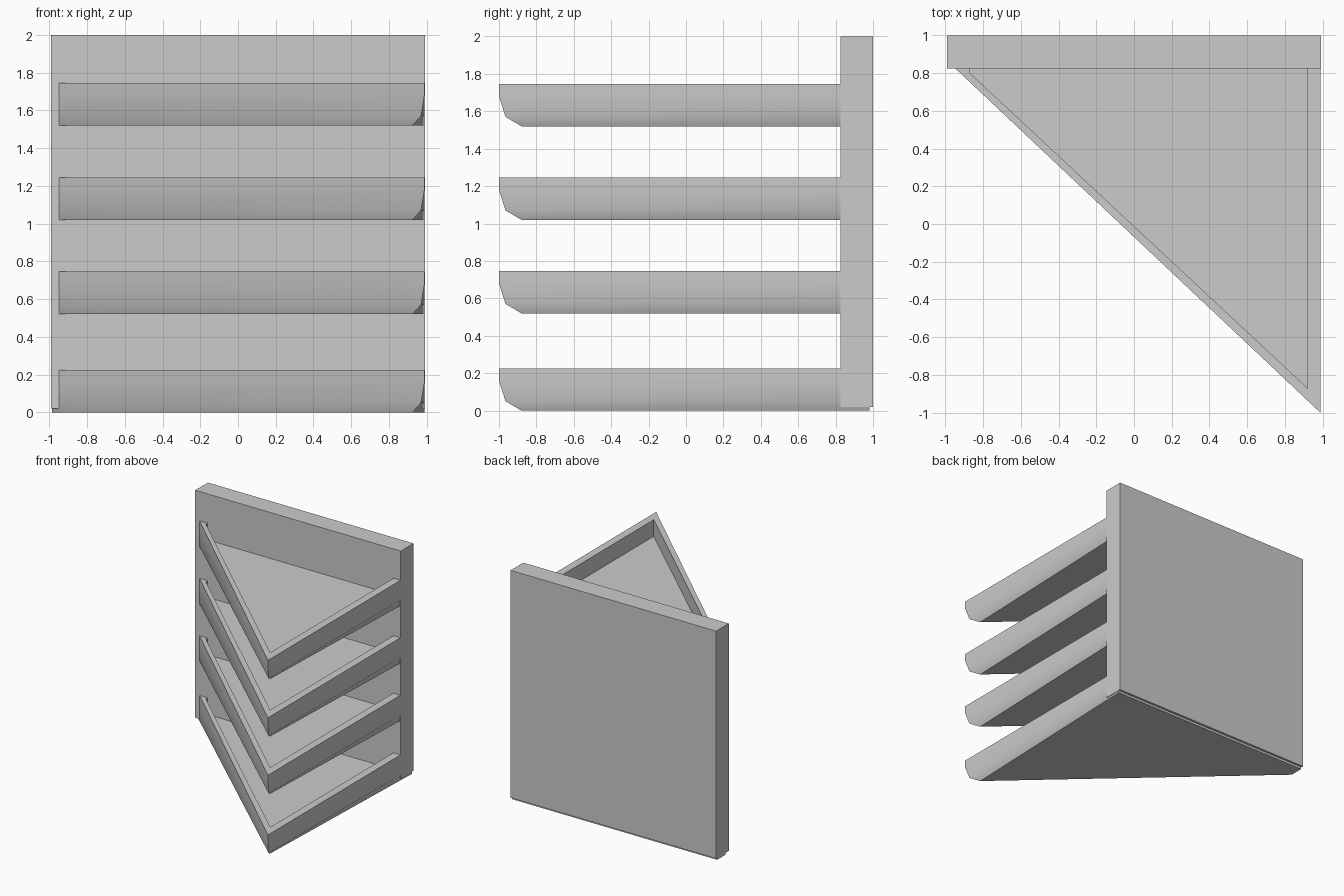
import bpy, bmesh

if "Cube" in bpy.data.objects:
    bpy.data.objects.remove(bpy.data.objects["Cube"])


def loft(name, rings):
    """Join equal-length rings of points into a closed solid."""
    bm = bmesh.new()
    loops = [[bm.verts.new(p) for p in ring] for ring in rings]
    n = len(loops[0])
    for a, b in zip(loops, loops[1:]):
        for i in range(n):
            j = (i + 1) % n
            bm.faces.new((a[i], a[j], b[j], b[i]))
    bm.faces.new(loops[0])
    bm.faces.new(loops[-1])
    bmesh.ops.recalc_face_normals(bm, faces=bm.faces)
    mesh = bpy.data.meshes.new(name)
    bm.to_mesh(mesh)
    bm.free()
    obj = bpy.data.objects.new(name, mesh)
    bpy.context.collection.objects.link(obj)
    return obj


def rect(x, y0, y1, z):
    return [(-x, y0, z), (x, y0, z), (x, y1, z), (-x, y1, z)]


def outer(ax, ay, z):
    # tray outline: only the front corner moves between heights
    return [(ax, ay, z), (0.988, 0.98, z), (-0.985, 0.98, z), (-0.985, 0.86, z)]


def inner(z):
    return [(0.92, -0.87, z), (0.92, 0.92, z), (-0.87, 0.92, z), (-0.87, 0.80, z)]


# upright back panel
loft("back_panel", [rect(0.99, 0.825, 1.0, 0.02), rect(0.99, 0.825, 1.0, 2.0)])

# four triangular trays with a recessed floor and rounded lower front corner
for k, z in enumerate((0.0, 0.52, 1.02, 1.52)):
    tray = loft(f"corner_tray_{k + 1}", [
        outer(0.925, -0.88, z),
        outer(0.97, -0.965, z + 0.05),
        outer(0.988, -1.0, z + 0.16),
        outer(0.988, -1.0, z + 0.225),
        inner(z + 0.225),
        inner(z + 0.08),
    ])
    bpy.ops.object.select_all(action='DESELECT')
    tray.select_set(True)
    bpy.context.view_layer.objects.active = tray
    bpy.ops.object.shade_smooth_by_angle(angle=0.52)
